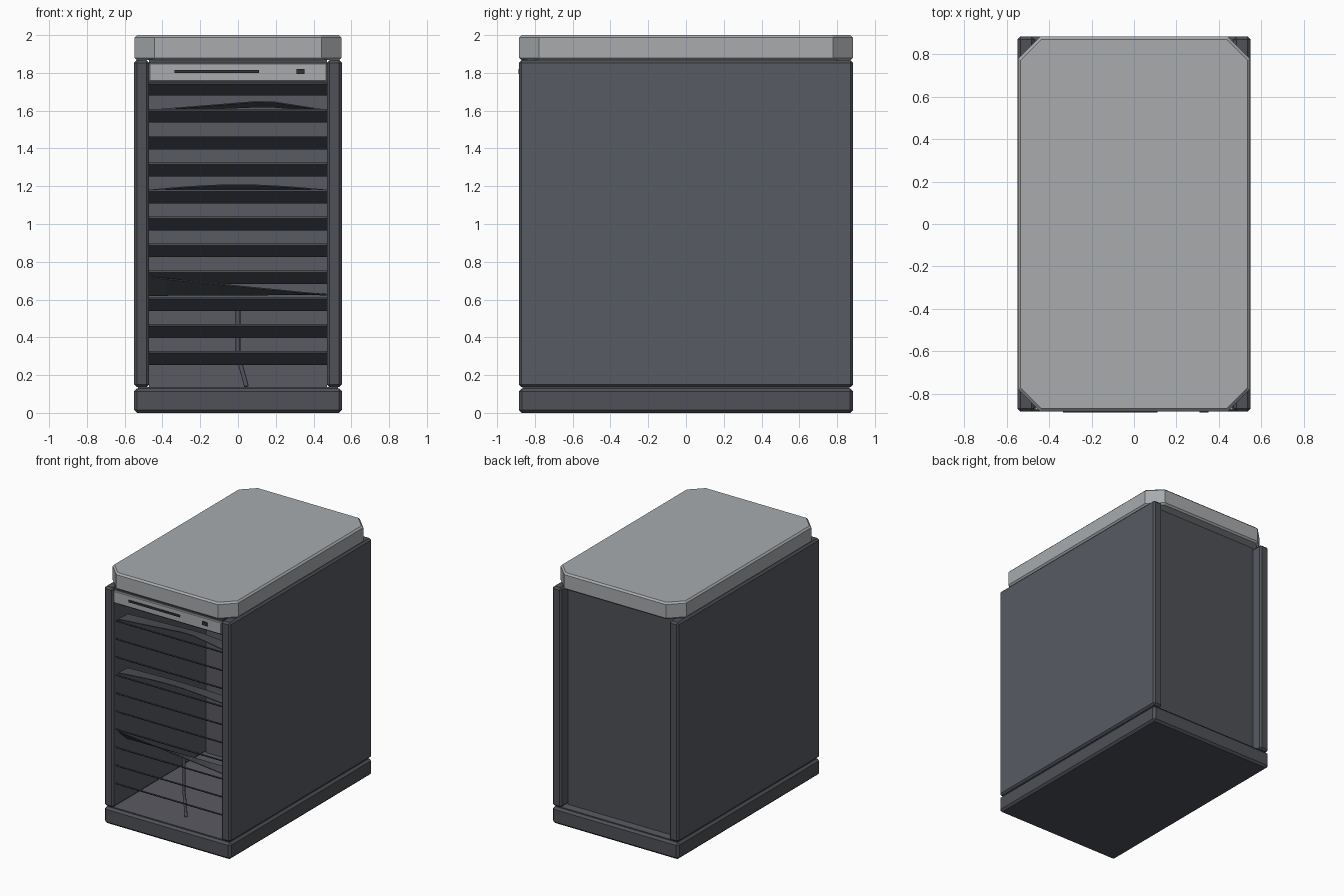
import bpy, bmesh, math
from mathutils import Vector

if "Cube" in bpy.data.objects:
    bpy.data.objects.remove(bpy.data.objects["Cube"])


def material(name, r, g, b):
    m = bpy.data.materials.new(name)
    lin = [((c / 255 + 0.055) / 1.055) ** 2.4 for c in (r, g, b)]
    m.diffuse_color = (*lin, 1)
    m.use_nodes = True
    m.node_tree.nodes["Principled BSDF"].inputs["Base Color"].default_value = m.diffuse_color
    return m


LID = material("pale grey", 168, 171, 174)
FRAME = material("dark grey", 78, 81, 87)
PANEL = material("slate grey", 88, 91, 99)
INNER = material("inner grey", 90, 90, 98)
BLACK = material("charcoal", 48, 50, 54)


def finish(name, bm, *mats):
    bmesh.ops.recalc_face_normals(bm, faces=bm.faces)
    me = bpy.data.meshes.new(name)
    bm.to_mesh(me)
    bm.free()
    for m in mats:
        me.materials.append(m)
    ob = bpy.data.objects.new(name, me)
    bpy.context.collection.objects.link(ob)
    return ob


def box(name, lo, hi, *mats, bevel=0.0):
    """Box between two corners, with optional chamfered edges."""
    bm = bmesh.new()
    bmesh.ops.create_cube(bm, size=1)
    for v in bm.verts:
        v.co = Vector([(a + b) / 2 + c * (b - a) for a, b, c in zip(lo, hi, v.co)])
    if bevel:
        bmesh.ops.bevel(bm, geom=bm.edges[:], offset=bevel, segments=1, affect='EDGES')
    return finish(name, bm, *mats)


X, Y, IN = 0.55, 0.885, 0.47

# Base plinth and the recessed floor above it
box("base", (-X, -Y, 0), (X, Y, 0.13), FRAME, bevel=0.016)
box("floor", (-0.53, -0.865, 0.12), (0.53, 0.865, 0.137), INNER)

# Side walls with a slightly lighter outer face
for s, side in ((-1, "left"), (1, "right")):
    a, b = sorted((s * IN, s * X))
    wall = box(side + "_wall", (a, -Y, 0.137), (b, Y, 1.867), FRAME, PANEL, bevel=0.014)
    for p in wall.data.polygons:
        p.material_index = int(abs(p.normal.x) > 0.9)

# Back panel, and the wall inside the cabinet
box("back_panel", (-IN, 0.77, 0.13), (IN, 0.8, 1.875), FRAME)
box("inner_wall", (-IN, 0.27, 0.13), (IN, 0.3, 1.875), INNER)

# Lid with cut corners and a small chamfer round the rims
bm = bmesh.new()
lx, ly, c = 0.548, 0.884, 0.105
pts = []
for sx, sy in ((1, 1), (-1, 1), (-1, -1), (1, -1)):
    pair = [(sx * lx, sy * (ly - c)), (sx * (lx - c), sy * ly)]
    pts += pair if sx * sy > 0 else pair[::-1]
bottom = bm.faces.new([bm.verts.new((x, y, 1.867)) for x, y in pts])
ext = bmesh.ops.extrude_face_region(bm, geom=[bottom])
top = [g for g in ext["geom"] if isinstance(g, bmesh.types.BMVert)]
bmesh.ops.translate(bm, verts=top, vec=(0, 0, 0.133))
rims = [e for e in bm.edges if abs(e.verts[0].co.z - e.verts[1].co.z) < 1e-4]
bmesh.ops.bevel(bm, geom=rims, offset=0.013, segments=1, affect='EDGES')
finish("lid", bm, LID)

# Control panel under the lid with a slot and a button
box("control_panel", (-IN, -0.88, 1.755), (IN, -0.8, 1.852), LID, bevel=0.005)
box("panel_top_rail", (-IN, -0.865, 1.85), (IN, -0.8, 1.87), FRAME)
box("card_slot", (-0.335, -0.888, 1.80), (0.11, -0.879, 1.815), BLACK)
box("button", (0.31, -0.888, 1.793), (0.352, -0.879, 1.82), BLACK)


def strip(name, n, edge, mat, thick=0.01):
    """Thin sheet across the opening; edge(x) gives front and rear (y, z)."""
    bm = bmesh.new()
    rings = []
    for i in range(n + 1):
        x = -IN + 2 * IN * i / n
        (y0, z0), (y1, z1) = edge(x)
        rings.append([bm.verts.new((x, y, z)) for y, z in
                      ((y0, z0), (y1, z1), (y1, z1 - thick), (y0, z0 - thick))])
    for a, b in zip(rings, rings[1:]):
        for k in range(4):
            j = (k + 1) % 4
            bm.faces.new((a[k], a[j], b[j], b[k]))
    bm.faces.new(rings[0])
    bm.faces.new(rings[-1])
    return finish(name, bm, mat)


# Louvre slats, sloping down towards the inside
for i in range(11):
    z = 1.752 - i * 0.1425
    strip(f"slat_{i + 1}", 1, lambda x: ((-0.85, z), (-0.745, z - 0.063)), FRAME)


def tent(x, peak):
    """0 at both ends, 1 at the peak."""
    return (x + IN) / (peak + IN) if x < peak else (IN - x) / (IN - peak)


# Warped loose slats behind the louvre
strip("warped_slat_top", 10, lambda x: (
    (-0.82, 1.605 + 0.05 * tent(x, 0.15)), (-0.70, 1.60 + 0.025 * tent(x, 0.15))), FRAME, 0.006)
strip("warped_slat_middle", 10, lambda x: (
    (-0.82, 1.182 + 0.028 * math.cos(x * 3.34)), (-0.70, 1.175 + 0.01 * math.cos(x * 3.34))), FRAME, 0.006)
strip("warped_slat_low", 10, lambda x: (
    (-0.82, 0.675 - 0.1 * x), (-0.71, 0.628 + 0.005 * x)), FRAME, 0.006)

# Cable hanging down to the floor
cu = bpy.data.curves.new("cable", 'CURVE')
cu.dimensions = '3D'
cu.bevel_depth = 0.012
cu.bevel_resolution = 1
cu.use_fill_caps = True
path = [(0, -0.67, 0.6), (0, -0.675, 0.32), (0.012, -0.68, 0.26), (0.045, -0.71, 0.14)]
sp = cu.splines.new('POLY')
sp.points.add(len(path) - 1)
for p, co in zip(sp.points, path):
    p.co = (*co, 1)
cu.materials.append(FRAME)
bpy.context.collection.objects.link(bpy.data.objects.new("cable", cu))
